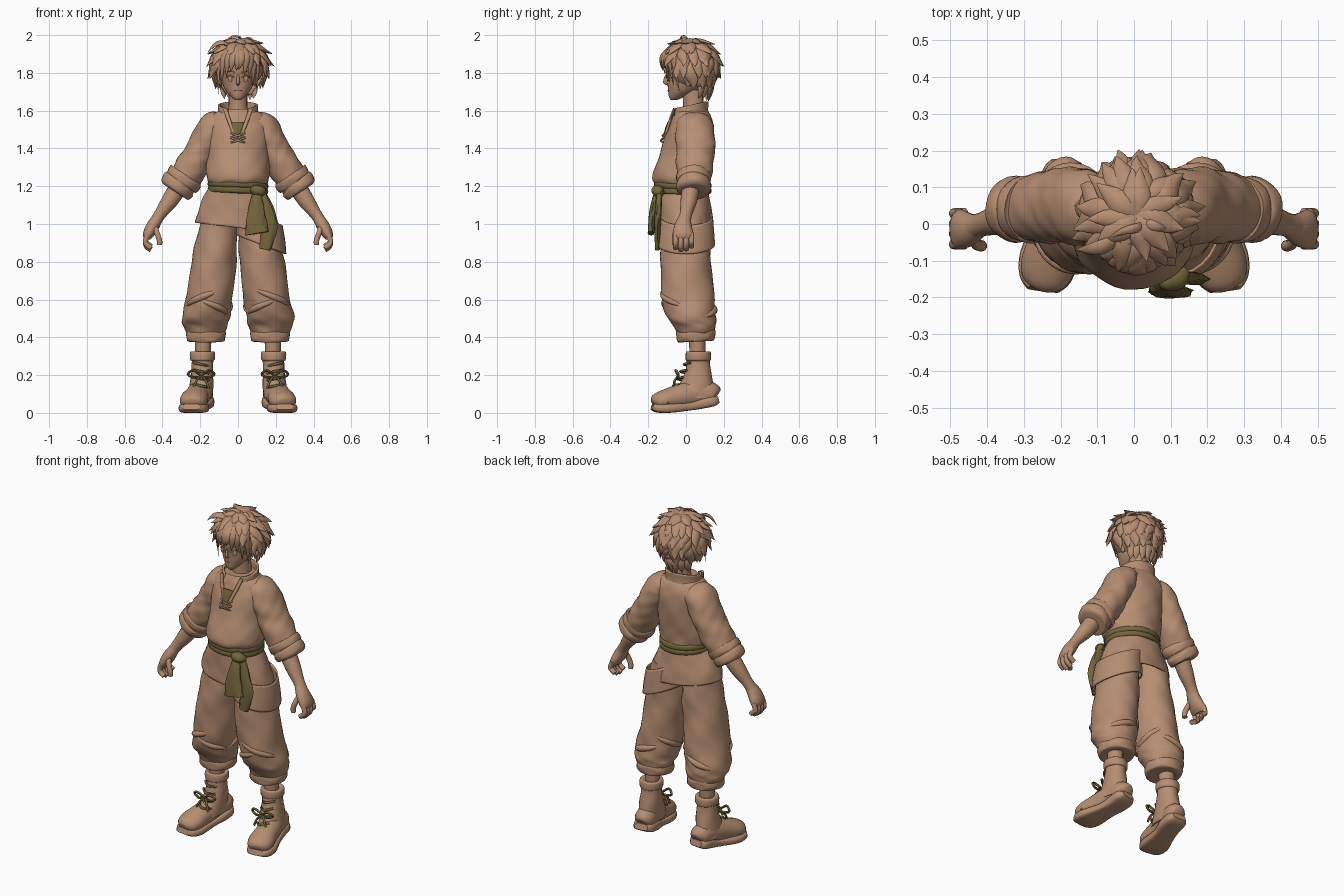
import bpy, bmesh, math, random
from mathutils import Vector

random.seed(4)
UNIT = 0.01  # all measures below are in hundredths
X, Y, Z = Vector((1, 0, 0)), Vector((0, 1, 0)), Vector((0, 0, 1))
made = []

default = bpy.data.objects.get("Cube")
if default:
    bpy.data.objects.remove(default, do_unlink=True)


def material(name, rgb):
    mat = bpy.data.materials.new(name)
    mat.use_nodes = True
    mat.diffuse_color = (*rgb, 1)
    mat.node_tree.nodes["Principled BSDF"].inputs["Base Color"].default_value = (*rgb, 1)
    return mat


tan = material("warm tan", (0.47, 0.27, 0.17))
olive = material("olive cloth", (0.175, 0.132, 0.045))


def smooth(rings, steps):
    """Catmull-Rom resampling of a list of rings."""
    out = []
    last = len(rings) - 1
    for i in range(last):
        a, b, c, d = (rings[max(0, min(last, i + k))] for k in (-1, 0, 1, 2))
        for s in range(steps):
            t = s / steps
            out.append([q + t * ((r - p) + t * (2 * p - 5 * q + 4 * r - w + t * (3 * (q - r) + w - p))) / 2
                        for p, q, r, w in zip(a, b, c, d)])
    return out + [list(rings[-1])]


def add_tube(bm, rings, sides=20, steps=4, ref=Y, flat=False, fold=0, waves=4,
             tilt=(0, 0), square=1, open_ends=False, front_gap=0):
    """Loft elliptical rings (x, y, z, width radius, depth radius) into bm."""
    path = smooth(rings, steps)
    loops = []
    for i, p in enumerate(path):
        centre = Vector(p[:3])
        u, v = X, Y
        if not flat:
            t = (Vector(path[min(i + 1, len(path) - 1)][:3]) - Vector(path[max(i - 1, 0)][:3])).normalized()
            v = (ref - t * ref.dot(t)).normalized()
            u = v.cross(t)
        loop = []
        for k in range(sides):
            a = math.radians(front_gap - 90) + (math.tau - 2 * math.radians(front_gap)) * k / (
                sides - 1 if front_gap else sides)
            c, s = math.cos(a), math.sin(a)
            c = math.copysign(abs(c) ** square, c)
            s = math.copysign(abs(s) ** square, s)
            r = 1 + fold * (math.sin(waves * a + 0.6 * i) + 0.6 * math.sin((waves + 2) * a - i))
            off = u * c * r * max(p[3], 0.05) + v * s * r * max(p[4], 0.05)
            off.z += tilt[0] * off.x + tilt[1] * off.y
            loop.append(bm.verts.new((centre + off) * UNIT))
        loops.append(loop)
    for low, high in zip(loops, loops[1:]):
        for k in range(sides - 1 if front_gap else sides):
            n = (k + 1) % sides
            bm.faces.new((low[k], low[n], high[n], high[k]))
    if not open_ends:
        bm.faces.new(loops[0][::-1])
        bm.faces.new(loops[-1])


def finish(name, bm, mat, thickness=0):
    bmesh.ops.recalc_face_normals(bm, faces=bm.faces[:])
    mesh = bpy.data.meshes.new(name)
    bm.to_mesh(mesh)
    bm.free()
    mesh.materials.append(mat)
    obj = bpy.data.objects.new(name, mesh)
    bpy.context.collection.objects.link(obj)
    if thickness:
        shell = obj.modifiers.new("cloth thickness", "SOLIDIFY")
        shell.thickness = thickness * UNIT
    made.append(obj)


def tube(name, rings, mat=tan, thickness=0, **options):
    bm = bmesh.new()
    add_tube(bm, rings, open_ends=thickness > 0, **options)
    finish(name, bm, mat, thickness)


def pair(name, rings, mat=tan, **options):
    for label, side in (("left_", 1), ("right_", -1)):
        tube(label + name, [(side * r[0], *r[1:]) for r in rings], mat, **options)


def cord(points, radius):
    return [(*p, radius, radius) for p in points]


# Head, neck and face
tube("head", [(0, -6.5, 165.6, 1.5, 1.5), (0, -5, 167.2, 3.5, 4), (0, -1.5, 171, 6.8, 8), (0, 0.5, 176, 8.8, 10.5),
              (0, 1, 182, 10, 12), (0, 1, 189, 9.5, 11.5), (0, 1, 194, 5.5, 7)], flat=True, sides=28)
tube("neck", [(0, 4, 155, 6, 6), (0, 4, 162, 5, 5.5), (0, 3.5, 171, 5, 5.5)], flat=True)
tube("nose", [(0, -10.6, 179, 0.5, 0.4), (0, -11.2, 175.2, 1, 0.9), (0, -9.6, 173.8, 0.7, 0.5)], sides=10)
tube("mouth", cord([(-2, -8.9, 170.8), (0, -9.5, 170.6), (2, -8.9, 170.8)], 0.3), sides=8, ref=Z)
pair("eyelid", cord([(2, -10.2, 177.6), (4, -9.4, 178.6), (6.3, -7.7, 177.6)], 0.4), sides=8, ref=Z)
pair("eye", [(4, -9, 175.5, 0.8, 0.3), (4, -9.1, 177, 1.4, 0.5), (4, -9.2, 178.4, 0.8, 0.3)], sides=12)
pair("eyebrow", cord([(1.8, -10.7, 180), (4, -10, 181), (7, -7.5, 180.6)], 0.4), sides=8, ref=Z)
pair("ear", [(8.8, 1, 173, 0.5, 1), (9.8, 1.5, 177, 1.2, 2.4), (9.8, 2, 180, 0.6, 1.6)], sides=10)

# Hair: a cap covered with rows of overlapping pointed locks
crown = Vector((0.7, 2.5, 184))


def scalp(azimuth, elevation, scale):
    a, e = math.radians(azimuth), math.radians(elevation)
    return crown + scale * Vector((13.3 * math.sin(a) * math.cos(e), -13.4 * math.cos(a) * math.cos(e),
                                   12.8 * math.sin(e)))


def add_lock(bm, points, width):
    girth = (0.6, 1, 0.75, 0.04)
    normal = (Vector(points[1]) - crown).normalized()
    add_tube(bm, [(*p, width * g, width * g * 0.45) for p, g in zip(points, girth)], sides=8, steps=3, ref=normal)


bm = bmesh.new()
bmesh.ops.create_uvsphere(bm, u_segments=28, v_segments=16, radius=1)
for v in bm.verts:
    v.co = UNIT * (Vector((v.co.x * 13, v.co.y * 13.3, v.co.z * 12.8)) + crown)
for elevation, count, gap in ((64, 9, 0), (42, 15, 0), (20, 18, 35), (-2, 20, 55), (-24, 18, 72), (-44, 14, 105)):
    for k in range(count):
        azimuth = 360 * (k + 0.5) / count - 180 + random.uniform(-6, 6)
        if abs(azimuth) < gap:
            continue
        swing = azimuth + random.uniform(-14, 14)
        sideways = abs(math.sin(math.radians(azimuth)))
        flare = random.uniform(1.22, 1.34) + 0.08 * sideways
        add_lock(bm, [scalp(azimuth, elevation + 28, 0.97), scalp(azimuth, elevation + 8, 1.07),
                      scalp(swing, elevation - 10, 1.14 + 0.03 * sideways), scalp(swing, elevation - 22, flare)],
                 random.uniform(2.5, 3.4))
for x in (-10.5, -8.5, -6, -3.5, -0.5, 1, 4, 6.5, 8.5, 10.5):
    drop = random.uniform(-1.5, 1.5)
    add_lock(bm, [(x * 0.4 + 1, -5, 195.5), (x * 0.8 + 0.8, -12 + 0.05 * x * x, 190),
                  (x + 0.3, -13.2 + 0.06 * x * x, 185.5),
                  (x * 0.95 - 0.5, -12.3 + 0.08 * x * x, 181 - 0.1 * x * x + drop)], 2.3)
for x in (-8, -5, -2, 1, 4, 7, 9):
    curve = 0.07 * x * x
    add_lock(bm, [(x, 12.5 - curve, 178), (x, 14 - curve, 173.5), (x * 0.95, 13.2 - curve, 169),
                  (x * 0.9, 12 - curve, 164.5 + random.uniform(0, 2))], 2.4)
add_lock(bm, [(3, 0, 195), (1, -1, 198.8), (-3, -2, 199.2), (-7, -4, 196.5)], 1.3)
add_lock(bm, [(2, 1, 195), (4, 0, 198), (7, -1, 198), (10, -2, 195)], 1.4)
add_lock(bm, [(-4, -4, 194), (-8, -6, 196), (-12, -7, 195), (-16, -7, 191)], 2.2)
finish("hair", bm, tan)

# Shirt body, collar and neck opening
tube("shirt_body", [(0, -1.5, 117, 14.5, 13.5), (0, -1.5, 120, 15, 14), (0, -2.5, 124, 16.6, 15.3),
                    (0, -1.5, 130, 16.8, 15), (0, 0.5, 138, 16.2, 14), (0, 2, 147, 17, 13), (0, 3, 153, 17.5, 11.5),
                    (0, 3, 157.5, 14.5, 10), (0, 2.5, 161, 8, 8)], flat=True, sides=40, fold=0.012, waves=6)
tube("collar", [(0, 2, 156, 12, 10), (0, 2, 159, 10.7, 9.8), (0, 2.5, 163, 10.6, 9.5)],
     flat=True, thickness=1.2, tilt=(0, 0.2), sides=28, front_gap=32)
tube("undershirt", [(-0.5, -9, 153.8, 3.6, 0.8), (-0.5, -10.2, 150.5, 2.8, 0.9), (-0.5, -11.6, 146, 1, 0.6)], olive)
pair("neck_edge", [(6.8, -6.2, 161, 1.1, 0.7), (4.8, -8.4, 155, 1.1, 0.8), (1, -11.7, 145, 0.9, 0.7)], sides=10)
for k in range(2):
    z = 143.2 + 2.6 * k
    for side in (1, -1):
        tube("neck_lace", cord([(-side * 3.8, 0.35 * z - 62.5, z), (0, 0.35 * z - 63.4, z + 1),
                                (side * 3.8, 0.35 * z - 62, z + 2.4)], 0.5), sides=8, ref=Z)

# Sleeves with rolled cuffs
pair("sleeve", [(9, 4, 153, 6.5, 9), (13, 4.5, 151, 8.3, 10), (17, 5, 144, 8.2, 10.5), (20.5, 5, 137, 8.3, 10),
                (24.5, 4.5, 130, 8.8, 9.8), (29.5, 4, 122.5, 8, 8.5)], sides=32, steps=6, fold=0.024, waves=3)
pair("sleeve_cuff", [(27, 4, 126, 8, 8), (27.7, 4, 125, 9.8, 9.2), (29.8, 4, 122.7, 9.6, 9),
                     (30.5, 4, 121.8, 8.9, 8.5), (31.4, 4, 120.8, 9.6, 9), (33.5, 4, 118.2, 8.9, 8.6),
                     (34, 4, 117.5, 6.5, 6.5)], sides=28, steps=3, fold=0.015)

# Forearms and hands
pair("forearm", [(30, 3, 122, 5, 4.8), (36, 1.5, 112.5, 4.4, 4.4), (41, 0, 105.5, 3.2, 3.3), (44, -1, 101, 3, 3.6)])
pair("palm", [(42, -0.5, 104, 2.8, 3), (45, -1.5, 99, 3.4, 4.6), (47.5, -1.5, 94.5, 2.9, 5.5), (48.2, -1.5, 92, 1.6, 4.8)])
for k in range(4):
    y, reach = -5.5 + 2.8 * k, (1, 0, 0.4, 1.8)[k]
    pair("finger", cord([(47.6, y, 95), (49, y, 91), (48.3, y, 88 + reach), (46, y, 86.3 + reach)], 1.45), sides=10)
pair("thumb", cord([(44.5, -3, 100), (43, -5.5, 95.5), (41.6, -6, 91.5), (41.6, -5.8, 89)], 1.5), sides=10)

# Shirt skirt and the longer flap on the left hip
tube("shirt_skirt", [(0, -1.5, 119, 14.5, 13.5), (0, -1, 112, 18.3, 13.8), (0, -0.2, 104, 21.4, 14.3),
                     (0, 0, 98, 22.6, 14.7)], thickness=0.8, flat=True, tilt=(-0.12, 0), sides=40, fold=0.012, waves=6)
tube("left_hip_flap", [(11, 0, 104, 11.8, 13.4), (12, 0, 96, 12.2, 14.1), (12.3, 0, 89, 12.5, 14.6)],
     thickness=0.8, flat=True, tilt=(-0.4, 0), sides=28)

# Sash, knot and hanging tails
tube("sash", [(0, -1.5, 116, 14.5, 13.5), (0, -1.5, 116.7, 15.8, 14.8), (0, -1.5, 118.5, 16, 15),
              (0, -1.6, 119.2, 15.6, 14.6), (0, -1.7, 119.9, 16, 15.2), (0, -1.8, 121.8, 15.9, 15.1),
              (0, -1.8, 122.7, 14.5, 14)], olive, flat=True, tilt=(-0.04, -0.02), sides=36)
tube("sash_knot", [(7.5, -14.5, 118.5, 1.5, 1.5), (9, -15.2, 118, 3, 2.8), (12, -14.5, 117.2, 3.2, 2.8),
                   (14, -12.5, 116.5, 1.5, 1.5)], olive, ref=Z)
tube("sash_front_tail", [(10, -14.8, 118, 2, 1.5), (9.8, -16.8, 110, 3.6, 1.9), (9.4, -18, 101, 5.4, 1.9),
                         (10.2, -18.6, 95, 6, 1.7)], olive, fold=0.07, waves=5)
tube("sash_side_tail", [(12, -14, 118, 2, 1.5), (14.5, -14.6, 108, 3.4, 1.7), (16.2, -15, 98, 4.3, 1.6),
                        (14.3, -15.2, 86.5, 2.8, 1.3)], olive, fold=0.07, waves=5)

# Baggy trousers with rolled hems
pair("trouser_leg", [(10, 0, 106, 8.5, 11.5), (11.3, 0, 92, 10.8, 13), (13, 0, 78, 12, 13.4), (15, 1, 62, 12.2, 14),
                     (17, 2.7, 51, 12.7, 13), (17.2, 4.7, 45.5, 11.5, 11), (17, 5, 40, 9, 9)],
     flat=True, sides=36, steps=6, fold=0.02, waves=3)
pair("trouser_hem", [(17, 5.2, 44, 9.2, 9.2), (17, 5.2, 42.8, 10.4, 10.4), (17, 5.2, 39.5, 10.4, 10.2),
                     (17, 5.2, 37.8, 9.2, 9.2), (17, 5.2, 38, 6, 6)], flat=True, sides=28, fold=0.015, tilt=(0, 0.05))

# Slanting cloth folds around the knees and calves
for start, height, rise in ((190, 52, 9), (235, 66, -10), (20, 50, 8), (100, 64, -12)):
    ridge = []
    for t in (0, 0.25, 0.5, 0.75, 1):
        a, z = math.radians(start + 115 * t), height + rise * t
        girth = 0.4 + 1.5 * math.sin(math.pi * t)
        lean = (62 - z) / 8
        ridge.append((15.3 + lean + 11.7 * math.cos(a), 1 + lean + 13 * math.sin(a), z, girth, girth))
    pair("trouser_fold", ridge, ref=Z, sides=12)

# Shins and boots
pair("shin", [(18.5, 6, 42, 4.6, 4.6), (18.5, 6, 28, 3.9, 4)], flat=True)
pair("boot_shaft", [(18.8, 6.5, 32, 5.8, 6), (18.8, 6.5, 26, 5.6, 6.2), (19, 6.3, 20, 6, 7.4), (19.5, 5, 13, 6.3, 9.8),
                    (20, 4, 8, 6.3, 11)], flat=True, fold=0.015)
pair("boot_collar", [(18.8, 6.5, 27.5, 5.5, 6), (18.8, 6.5, 28.3, 6.5, 6.7), (18.8, 6.5, 31.5, 6.7, 6.7),
                     (18.8, 6.5, 32.6, 5.8, 6), (18.8, 6.5, 32, 4, 4)], flat=True)
pair("boot_foot", [(18.5, 16.3, 9, 3, 3.5), (18.7, 14, 10, 5.6, 6), (20, 6, 10.5, 6, 7), (22, -4, 8.5, 6.6, 6.4),
                   (23.4, -11, 7, 7.4, 5.4), (24.3, -15.5, 5.8, 6.2, 4.4), (24.7, -17.3, 5, 3.4, 2.6)], ref=Z)
pair("toe_cap_seam", [(16.9, -8, 5, 0.6, 0.6), (19.5, -8.3, 11.6, 0.8, 0.7), (26, -8.7, 11.6, 0.8, 0.7),
                      (30.1, -9.5, 5, 0.6, 0.6)], sides=8)
pair("boot_sole", [(18.5, 17, 7, 4, 1.8), (18.8, 14, 6.2, 6.2, 2.8), (19.3, 8, 5, 6.4, 2.8), (21, 1, 3.4, 6.2, 2.2),
                   (23.2, -9, 2.5, 7.9, 2.5), (24.3, -15, 2.5, 7, 2.3), (24.7, -17.9, 3.2, 4.4, 1.6)], ref=Z, square=0.5)

# Boot laces: crossings, bow loops and loose ends
for k in range(4):
    z, y = 13.5 + 3.8 * k, -6.5 + 1.9 * k
    pair("boot_lace", cord([(15.5, y + 3, z), (19.5, y - 0.3, z + 0.8), (23.5, y + 3, z + 1.6)], 0.7), olive, sides=8, ref=Z)
for side in (1, -1):
    pair("lace_loop", cord([(19.5, -4, 19.5), (19.5 + 4 * side, -5.5, 22.5), (19.5 + 7 * side, -4, 20.5),
                            (19.5 + 4 * side, -4.5, 18.8), (19.5, -4, 19)], 0.7), olive, sides=8, ref=Z)
    pair("lace_end", cord([(19.5, -4, 19.5), (19.5 + 2.5 * side, -6, 17), (19.5 + 4 * side, -6.5, 13)], 0.65), olive, sides=8)

# Smooth shading with sharp edges kept
bpy.ops.object.select_all(action="DESELECT")
for obj in made:
    obj.select_set(True)
bpy.context.view_layer.objects.active = made[0]
bpy.ops.object.shade_smooth_by_angle(angle=math.radians(45))
